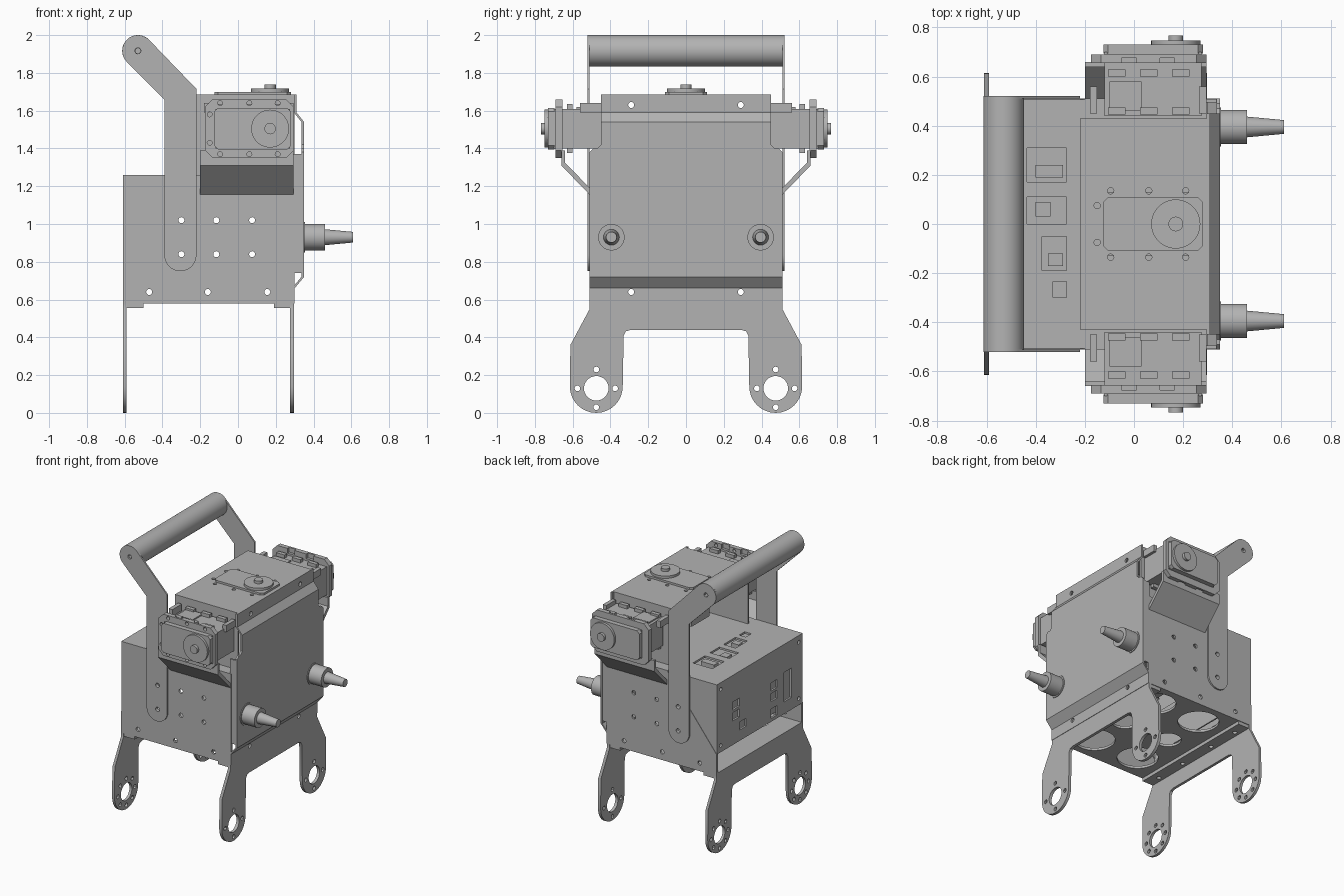
import bpy, bmesh
from math import sin, cos, radians
from mathutils import Matrix

if "Cube" in bpy.data.objects:
    bpy.data.objects.remove(bpy.data.objects["Cube"])

grey = bpy.data.materials.new("satin_grey")
grey.use_nodes = True
COLOUR = (0.45, 0.45, 0.45, 1)
grey.diffuse_color = COLOUR
for node in grey.node_tree.nodes:
    if node.type == 'BSDF_PRINCIPLED':
        node.inputs["Base Color"].default_value = COLOUR


# ---- helpers ----
def rect(a0, b0, a1, b1):
    return [(a0, b0), (a1, b0), (a1, b1), (a0, b1)]


def arc(a, b, r, start, end, n=16):
    angles = [radians(start + (end - start) * i / n) for i in range(n + 1)]
    return [(a + r * cos(t), b + r * sin(t)) for t in angles]


def circle(a, b, r, n=32):
    return arc(a, b, r, 0, 360, n)[:-1]


def clipped(a0, b0, a1, b1, c):
    return [(a0 + c, b0), (a1 - c, b0), (a1, b0 + c), (a1, b1 - c),
            (a1 - c, b1), (a0 + c, b1), (a0, b1 - c), (a0, b0 + c)]


def prism(bm, axis, pts, lo, hi, far=None):
    """Extrude a 2D outline along an axis; far gives a different end outline."""
    def place(p, h):
        return {'x': (h, *p), 'y': (p[0], h, p[1]), 'z': (*p, h)}[axis]
    a = [bm.verts.new(place(p, lo)) for p in pts]
    b = [bm.verts.new(place(p, hi)) for p in (far or pts)]
    faces = [bm.faces.new(a[::-1]), bm.faces.new(b)]
    for i in range(len(a)):
        j = (i + 1) % len(a)
        faces.append(bm.faces.new((a[i], a[j], b[j], b[i])))
    bmesh.ops.recalc_face_normals(bm, faces=faces)


def make(name, bm, matrix=None):
    if matrix:
        bm.transform(matrix)
        bmesh.ops.recalc_face_normals(bm, faces=bm.faces[:])
    mesh = bpy.data.meshes.new(name)
    bm.to_mesh(mesh)
    bm.free()
    mesh.materials.append(grey)
    ob = bpy.data.objects.new(name, mesh)
    bpy.context.collection.objects.link(ob)
    return ob


def part(name, solids, holes=(), smooth=False, matrix=None):
    """Each solid or hole is a tuple of prism arguments."""
    bm = bmesh.new()
    for s in solids:
        prism(bm, *s)
    ob = make(name, bm, matrix)
    if holes:
        cb = bmesh.new()
        for h in holes:
            prism(cb, *h)
        cutter = make(name + "_cutter", cb, matrix)
        cutter.hide_render = True
        mod = ob.modifiers.new("holes", 'BOOLEAN')
        mod.operation, mod.solver, mod.object = 'DIFFERENCE', 'EXACT', cutter
        dg = bpy.context.evaluated_depsgraph_get()
        mesh = bpy.data.meshes.new_from_object(ob.evaluated_get(dg))
        ob.modifiers.clear()
        ob.data = mesh
        bpy.data.objects.remove(cutter)
    if smooth:
        bpy.ops.object.select_all(action='DESELECT')
        ob.select_set(True)
        bpy.context.view_layer.objects.active = ob
        bpy.ops.object.shade_smooth_by_angle(angle=radians(30))
    return ob


def both(axis, pts, lo, hi):
    return [(axis, pts, lo, hi), (axis, pts, -hi, -lo)]


# ---- chassis walls, rear cover, floor ----
wall = [(-.61, .58), (.30, .58), (.30, 1.26), (-.20, 1.26), (-.61, .74)]
spots = [(x, z) for x in (-.30, -.115, .075) for z in (.84, 1.02)]
spots += [(x, .64) for x in (-.47, -.16, .155)]
side_holes = [('y', circle(x, z, .016, 16), -.6, .6) for x, z in spots]
part("side_walls", both('y', wall, .495, .51), side_holes)
part("rear_cover_sides", both('y', [(-.61, .74), (-.20, 1.26), (-.61, 1.26)], .49, .507))

vents = [('z', circle(x, y, .14 if y else .09), .5, .7)
         for x in (-.30, .08) for y in (-.32, 0, .32)]
part("floor_plate", [('z', rect(-.61, -.495, .30, .495), .58, .598)], vents)

top_ports = [rect(-.435, .17, -.275, .31), rect(-.435, 0, -.275, .11),
             rect(-.375, -.19, -.275, -.05), rect(-.33, -.30, -.275, -.235)]
part("deck_plate", [('z', rect(-.61, -.495, .30, .495), 1.245, 1.26)],
     [('z', p, 1.2, 1.3) for p in top_ports])
part("circuit_board", [('z', rect(-.56, -.47, .28, .47), 1.19, 1.205)])
part("port_blocks", [('z', rect(-.40, .19, -.29, .24), 1.2, 1.25),
                     ('z', rect(-.40, .03, -.34, .09), 1.2, 1.25),
                     ('z', rect(-.35, -.17, -.29, -.12), 1.2, 1.25)])

back_ports = [(.28, 1.03, .04, .03), (.28, .95, .04, .03), (.2, .85, .04, .03),
              (-.17, 1.0, .035, .03), (-.17, .92, .035, .03), (-.17, .80, .035, .035),
              (-.33, .94, .045, .11)]
back_holes = [('x', rect(y - w, z - h, y + w, z + h), -.7, -.5) for y, z, w, h in back_ports]
back_holes += [('x', circle(y, z, .014, 12), -.7, -.5) for y in (-.46, .46) for z in (.79, 1.21)]
part("back_panel", [('x', rect(-.505, .74, .505, 1.26), -.61, -.595)], back_holes)
part("back_port_board", [('x', rect(-.42, .76, .36, 1.08), -.57, -.56)])

# ---- folded front panel with notched upper corners ----
outer = [(.30, .58), (.30, .66), (.35, .72), (.35, 1.54), (.31, 1.59), (.31, 1.685)]
inner = [(x - .014, z) for x, z in reversed(outer)]
panel_holes = [('x', circle(y, z, .016, 16), .2, .4) for y in (-.29, .29) for z in (.64, 1.63)]
for s in (-1, 1):
    panel_holes.append(('x', [(s * .45, 1.42), (s * .47, 1.40), (s * .49, 1.40), (s * .53, 1.36),
                              (s * .6, 1.36), (s * .6, 1.8), (s * .45, 1.8)], .2, .4))
part("front_panel", [('y', outer + inner, -.51, .51)], panel_holes)
part("front_panel_flanges", both('y', rect(.29, .74, .345, 1.37), .495, .508))

# ---- hood over the upper actuator, open at the back ----
screws = [(x, y) for x in (-.095, .06, .21) for y in (-.135, .135)]
screws += [(-.15, -.075), (-.15, .075)]
part("hood_top", [('z', rect(-.22, -.43, .30, .43), 1.67, 1.685)],
     [('z', circle(x, y, .013, 12), 1.6, 1.75) for x, y in screws])
part("hood_sides", both('y', rect(-.22, 1.26, .30, 1.67), .415, .43))


# ---- actuators: local z points out through the output disc ----
def actuator(name, matrix):
    ribs = []
    for x in (-.07, .06, .19):
        for s in (-1, 1):
            for z in (-.285, -.13):
                ribs.append(('z', rect(x - .035, s * .1, x + .035, s * .13), z, z + .03))
    part(name + "_case", [
        ('z', rect(-.12, -.105, .275, .105), -.29, -.03),
        ('z', clipped(-.125, -.11, .28, .11, .02), -.035, 0),
        ('z', rect(-.10, .1, .03, .115), -.27, -.15)] + ribs, matrix=matrix)
    part(name + "_disc", [('z', circle(.17, 0, .1, 48), -.01, .018),
                          ('z', circle(.17, 0, .03, 24), .01, .038)],
         smooth=True, matrix=matrix)
    part(name + "_mount", [('z', clipped(-.175, -.155, .295, .155, .04), -.075, -.04)],
         [('z', circle(x, y, .013, 12), -.2, .1) for x, y in screws]
         + [('z', rect(x - .03, s * .12, x + .03, s * .17), -.2, -.055)
            for x in (-.02, .135) for s in (-1, 1)], matrix=matrix)


actuator("top_actuator", Matrix.Translation((0, 0, 1.70)))
for s, side in ((1, "rear"), (-1, "front")):
    actuator(side + "_actuator", Matrix(((1, 0, 0, 0), (0, 0, s, s * .73),
                                         (0, 1, 0, 1.505), (0, 0, 0, 1))))
    # sloping support shelf and upper ears
    shelf = [(.51, 1.155), (.66, 1.31), (.66, 1.39), (.64, 1.39), (.64, 1.325), (.495, 1.175)]
    part(side + "_shelf", [('x', [(s * y, z) for y, z in shelf], -.20, .295)])
    part(side + "_ears", [('x', rect(s * .45, 1.59, s * .56, 1.64), a, a + .03)
                          for a in (-.18, .265)])

# ---- carrying handle ----
arm = (arc(-.305, .835, .085, 180, 360) + [(-.22, 1.715)]
       + arc(-.53, 1.917, .083, 45, 225) + [(-.39, 1.66)])
part("handle_arms", both('y', arm, .51, .522),
     [('y', circle(x, z, .016, 16), -.6, .6)
      for x, z in ((-.30, .84), (-.30, 1.02), (-.53, 1.917))], smooth=True)
part("handle_grip", [('y', circle(-.53, 1.917, .083, 48), -.51, .51)],
     both('y', circle(-.53, 1.917, .014, 16), .4, .6), smooth=True)

# ---- leg brackets ----
half = ([(.29, .44), (.318, .432), (.33, .41)] + arc(.475, .14, .14, 180, 360)
        + [(.612, .36), (.51, .55), (.51, .58)])
leg = half + [(-y, z) for y, z in reversed(half)]
for name, x0, x1, count, f0, f1 in (("back_legs", -.61, -.59, 8, -.61, -.50),
                                    ("front_legs", .275, .297, 4, .19, .297)):
    holes = []
    for y in (-.475, .475):
        holes.append(('x', circle(y, .13, .065), -1, 1))
        for a in range(count):
            t = radians(360 * a / count)
            holes.append(('x', circle(y + .1 * cos(t), .13 + .1 * sin(t), .015, 12), -1, 1))
    part(name, [('x', leg, x0, x1)], holes, smooth=True)
    mid = (f0 + f1) / 2
    part(name + "_flange", [('z', rect(f0, -.505, f1, .505), .555, .58)],
         [('z', circle(mid, y, .016, 12), .5, .575) for y in (-.4, -.15, .15, .4)])

# ---- front prongs ----
for y, side in ((-.395, "right"), (.395, "left")):
    part(side + "_prong", [
        ('x', circle(y, .93, .08), .345, .355),
        ('x', circle(y, .93, .07), .35, .46),
        ('x', circle(y, .93, .043), .45, .61, circle(y, .93, .028))], smooth=True)
